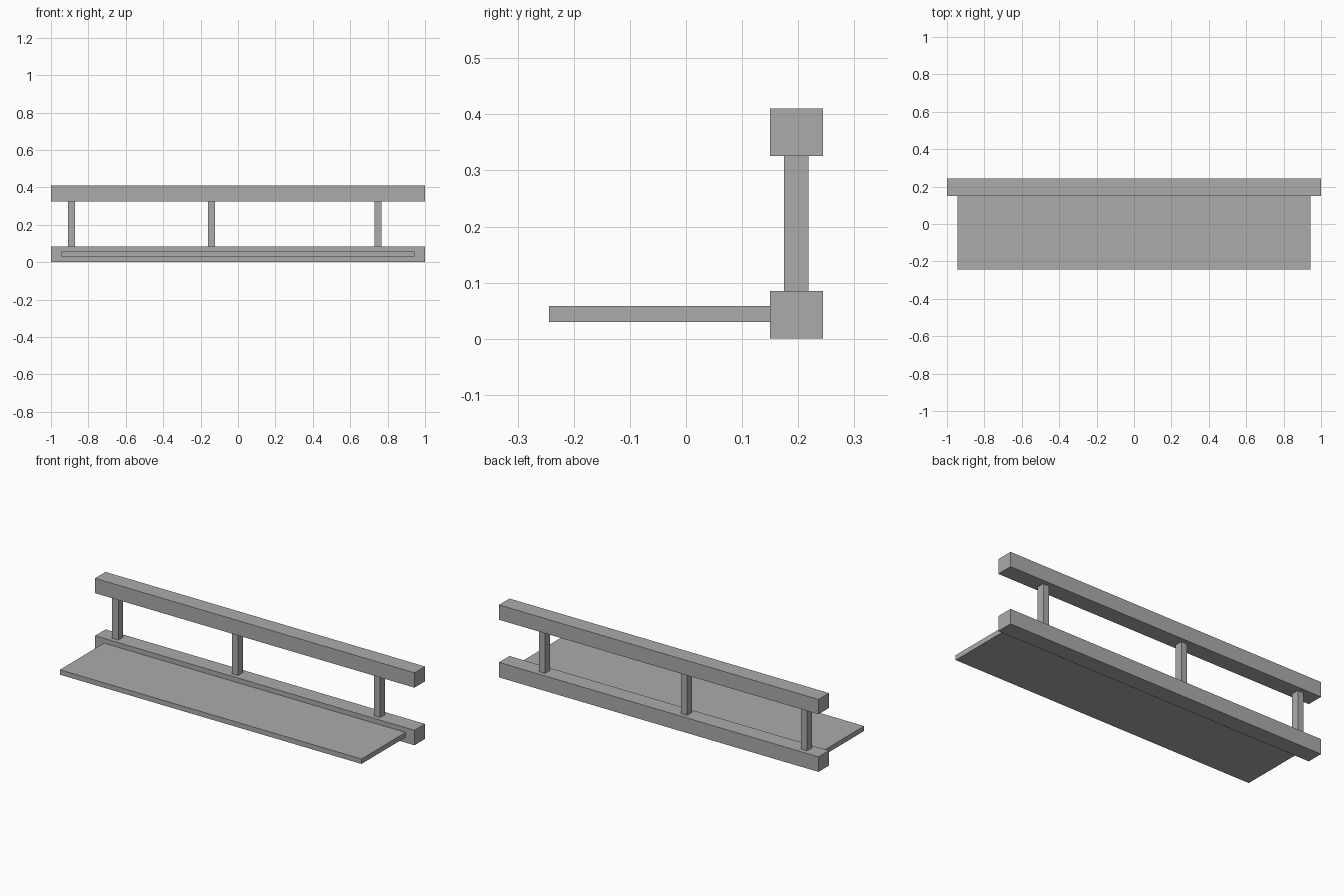
import bpy

if "Cube" in bpy.data.objects:
    bpy.data.objects.remove(bpy.data.objects["Cube"], do_unlink=True)

# Single plain grey
GREY = (0.41, 0.41, 0.41, 1.0)
grey = bpy.data.materials.new("grey")
grey.use_nodes = True
grey.diffuse_color = GREY
grey.node_tree.nodes["Principled BSDF"].inputs["Base Color"].default_value = GREY


def box(name, x, y, z):
    """Add a box spanning the given (low, high) ranges."""
    spans = (x, y, z)
    bpy.ops.mesh.primitive_cube_add(size=1, location=[(a + b) / 2 for a, b in spans])
    obj = bpy.context.object
    obj.name = name
    obj.scale = [b - a for a, b in spans]
    bpy.ops.object.transform_apply(location=False, rotation=False, scale=True)
    obj.data.materials.append(grey)
    return obj


# Two full-length rails along the back
RAIL_Y = (0.15, 0.244)
LOWER_Z = (0.0, 0.085)
UPPER_Z = (0.326, 0.41)
box("lower_rail", (-1, 1), RAIL_Y, LOWER_Z)
box("upper_rail", (-1, 1), RAIL_Y, UPPER_Z)

# Unevenly spaced posts joining the rails
for name, x in (("right_post", -0.891), ("middle_post", -0.141), ("left_post", 0.748)):
    box(name, (x - 0.019, x + 0.019), (0.175, 0.218), (LOWER_Z[1], UPPER_Z[0]))

# Thin shelf reaching forward from the lower rail
box("shelf", (-0.944, 0.944), (-0.244, RAIL_Y[0]), (0.03, 0.058))
